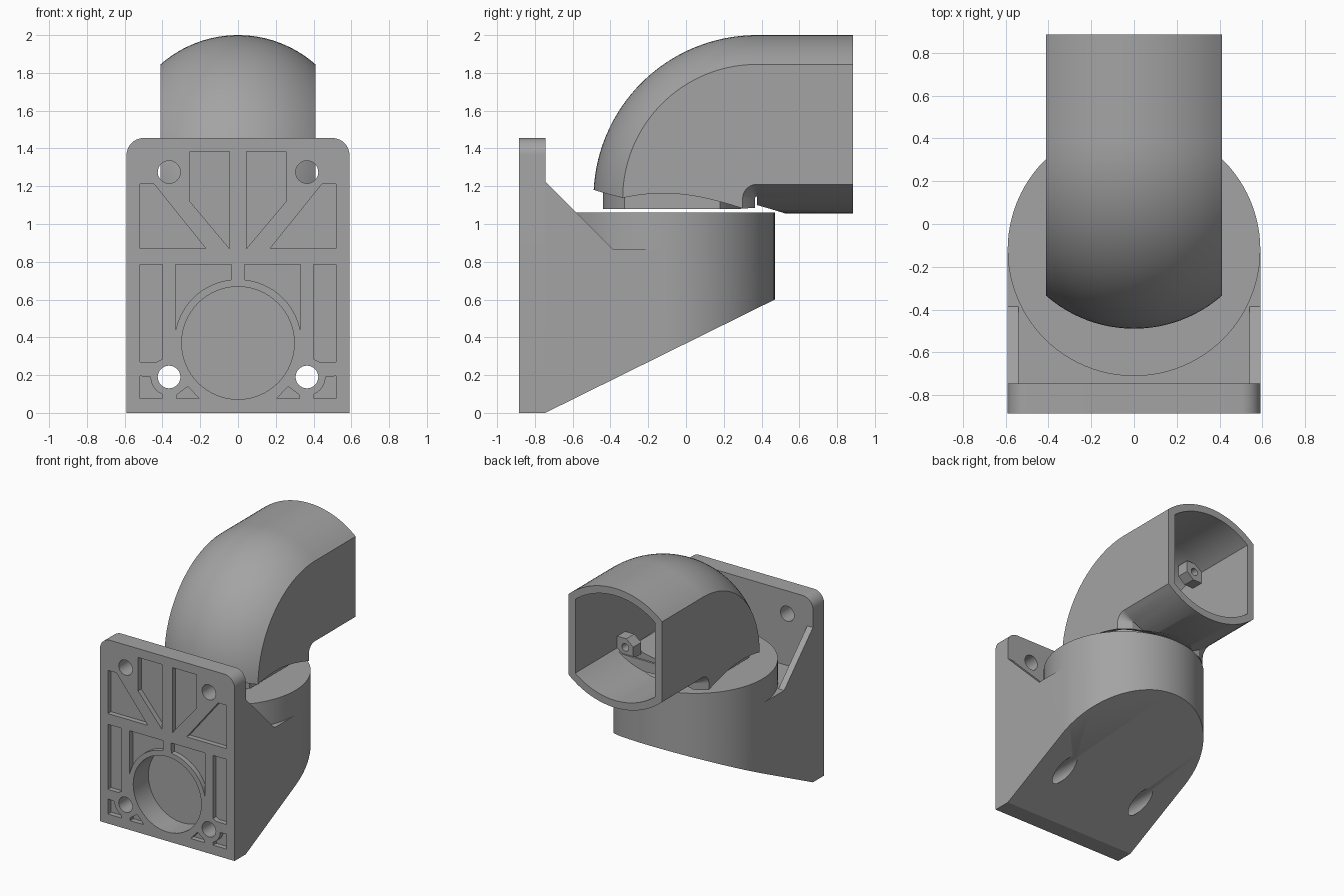
import bpy, bmesh
from math import sin, cos, pi, radians, sqrt, asin

if "Cube" in bpy.data.objects:
    bpy.data.objects.remove(bpy.data.objects["Cube"])

GREY = (0.37, 0.37, 0.37, 1)
mat = bpy.data.materials.new("plain grey")
mat.use_nodes = True
mat.diffuse_color = GREY
mat.node_tree.nodes["Principled BSDF"].inputs["Base Color"].default_value = GREY


# ---- helpers ----
def arc(cx, cy, r, a0, a1, n=24):
    return [(cx + r * cos(radians(a0 + (a1 - a0) * i / n)),
             cy + r * sin(radians(a0 + (a1 - a0) * i / n))) for i in range(n + 1)]


def circle(cx, cy, r, n=64):
    return arc(cx, cy, r, 0, 360, n)[:-1]


def on_axis(p, axis, d):
    return {"x": (d, p[0], p[1]), "y": (p[0], d, p[1]), "z": (p[0], p[1], d)}[axis]


def loft(bm, rings):
    """Skin a list of equal-length rings into a closed solid."""
    rows = [[bm.verts.new(p) for p in ring] for ring in rings]
    for a, b in zip(rows, rows[1:]):
        for i in range(len(a)):
            j = (i + 1) % len(a)
            bm.faces.new((a[i], a[j], b[j], b[i]))
    bm.faces.new(rows[0][::-1])
    bm.faces.new(rows[-1])


def finish(bm, name):
    bmesh.ops.recalc_face_normals(bm, faces=bm.faces)
    me = bpy.data.meshes.new(name)
    bm.to_mesh(me)
    bm.free()
    ob = bpy.data.objects.new(name, me)
    bpy.context.collection.objects.link(ob)
    me.materials.append(mat)
    return ob


def solid(name, rings):
    bm = bmesh.new()
    loft(bm, rings)
    return finish(bm, name)


def prisms(name, outlines, axis, a, b):
    bm = bmesh.new()
    for pts in outlines:
        loft(bm, [[on_axis(p, axis, d) for p in pts] for d in (a, b)])
    return finish(bm, name)


def cut(ob, *cutters):
    for c in cutters:
        c.hide_render = True
        m = ob.modifiers.new("cut", "BOOLEAN")
        m.operation, m.solver, m.object = "DIFFERENCE", "EXACT", c
    bpy.context.view_layer.update()
    dg = bpy.context.evaluated_depsgraph_get()
    me = bpy.data.meshes.new_from_object(ob.evaluated_get(dg))
    ob.modifiers.clear()
    ob.data = me


def both_sides(pts):
    return [pts, [(-x, z) for x, z in pts]]


# ---- mounting plate and body ----
W, FRONT, BACK, AXIS = 0.59, -0.885, -0.745, -0.12
SHELF, TOP = 0.865, 1.06

plate_outline = ([(-W, 0), (W, 0)] + arc(W - 0.09, 1.365, 0.09, 0, 90, 10)
                 + arc(0.09 - W, 1.365, 0.09, 90, 180, 10))
plate = prisms("mounting_plate", [plate_outline], "y", FRONT, BACK)
body = prisms("lower_body", [[(-W, BACK), (W, BACK)] + arc(0, AXIS, W, 0, 180, 48)],
              "z", -0.05, SHELF)
prisms("round_collar", [circle(0, AXIS, W, 96)], "z", SHELF, TOP)
for side, name in ((1, "left_gusset"), (-1, "right_gusset")):
    prisms(name, [[(BACK, SHELF), (BACK, 1.225), (-0.385, SHELF)]], "x", side * 0.54, side * W)

# lightening pockets, screw holes, round recess and sloping underside
pocket_half = [
    [(0.52, 0.87), (0.17, 0.87), (0.445, 1.212), (0.52, 1.212)],
    [(0.045, 1.385), (0.255, 1.385), (0.255, 1.12), (0.045, 0.87)],
    [(0.52, 0.785), (0.4, 0.785), (0.4, 0.285), (0.43, 0.27), (0.52, 0.27)],
    [(0.035, 0.785), (0.33, 0.785)] + arc(0, 0.37, 0.337, 12, 84, 16),
    [(0.52, 0.075), (0.52, 0.195)] + arc(0.365, 0.19, 0.098, 0, -68, 8) + [(0.402, 0.075)],
    [(0.325, 0.075), (0.325, 0.095), (0.265, 0.14), (0.205, 0.075)],
]
pockets = prisms("pocket_cutter", [q for p in pocket_half for q in both_sides(p)],
                 "y", FRONT - 0.05, FRONT + 0.04)
holes = prisms("hole_cutter", [circle(x, z, 0.06, 32) for x in (-0.365, 0.365) for z in (0.19, 1.275)],
               "y", -1, 0.3)
low_holes = prisms("low_hole_cutter", [circle(x, 0.19, 0.06, 32) for x in (-0.365, 0.365)],
                   "y", -1, 0.3)
recess = prisms("recess_cutter", [circle(0, 0.37, 0.298)], "y", FRONT - 0.05, FRONT + 0.19)
slope = prisms("slope_cutter", [[(-1.15, -0.2), (0.875, 0.8), (0.875, -0.2)]], "x", -1, 1)
cut(plate, pockets, holes, recess)
cut(body, slope, low_holes, recess)


# ---- elbow pipe: flat-sided section with arched top and bottom ----
BEND_Y, BEND_Z, BEND_R = 0.375, 1.135, 0.3925


def lens(half_w, half_h, r, n=24):
    """Closed outline as (x, radial) pairs."""
    a = asin(half_w / r)
    top = [(r * sin(a - 2 * a * i / n), half_h - r + r * cos(a - 2 * a * i / n)) for i in range(n + 1)]
    return top + [(x, -h) for x, h in reversed(top)]


def elbow(name, section, least, bottom, end):
    tight = [(x, max(BEND_R + h, least)) for x, h in section]
    rings = [[(x, BEND_Y - r, bottom) for x, r in tight]]
    for i in range(33):
        a = pi / 2 * i / 32
        rings.append([(x, BEND_Y - r * cos(a), BEND_Z + r * sin(a)) for x, r in tight])
    for y in (BEND_Y + 0.002, end):
        rings.append([(x, y, BEND_Z + BEND_R + h) for x, h in section])
    return solid(name, rings)


pipe = elbow("elbow_pipe", lens(0.41, 0.4725, 0.62), 0.01, 0.95, 0.885)
bore = elbow("bore_cutter", lens(0.35, 0.415, 0.56), 0.07, 0.9, 0.95)
cone = solid("cone_cutter", [[(x, y, z) for x, y in circle(0, AXIS, r, 96)]
                             for r, z in ((0.85, 0.8), (0.85, 0.964), (0.348, 1.19))])
cut(pipe, bore, cone)

# neck plug under the elbow
neck = prisms("neck", [[(x, h - 0.0725) for x, h in lens(0.33, 0.3675, 0.53)]], "z", 1.08, 1.2)

# screw lugs inside the pipe
lug_holes = prisms("lug_hole_cutter", [circle(x, 1.5275 + z, 0.03, 24)
                                       for x in (-0.28, 0.28) for z in (-0.27, 0.27)], "y", 0.1, 0.6)
lugs = prisms("screw_lugs", [[(sx * x, 1.5275 + sz * z) for x, z in
                              ((0.37, 0.2), (0.27, 0.2), (0.21, 0.25), (0.21, 0.34), (0.37, 0.34))]
                             for sx in (-1, 1) for sz in (-1, 1)], "y", 0.26, 0.36)
cut(lugs, lug_holes)

# ---- tidy up and shade ----
for ob in list(bpy.data.objects):
    if ob.name.endswith("_cutter"):
        bpy.data.objects.remove(ob)
for ob in bpy.context.collection.objects:
    if ob.type == "MESH":
        bpy.ops.object.select_all(action="DESELECT")
        ob.select_set(True)
        bpy.context.view_layer.objects.active = ob
        bpy.ops.object.shade_smooth_by_angle(angle=radians(30))
